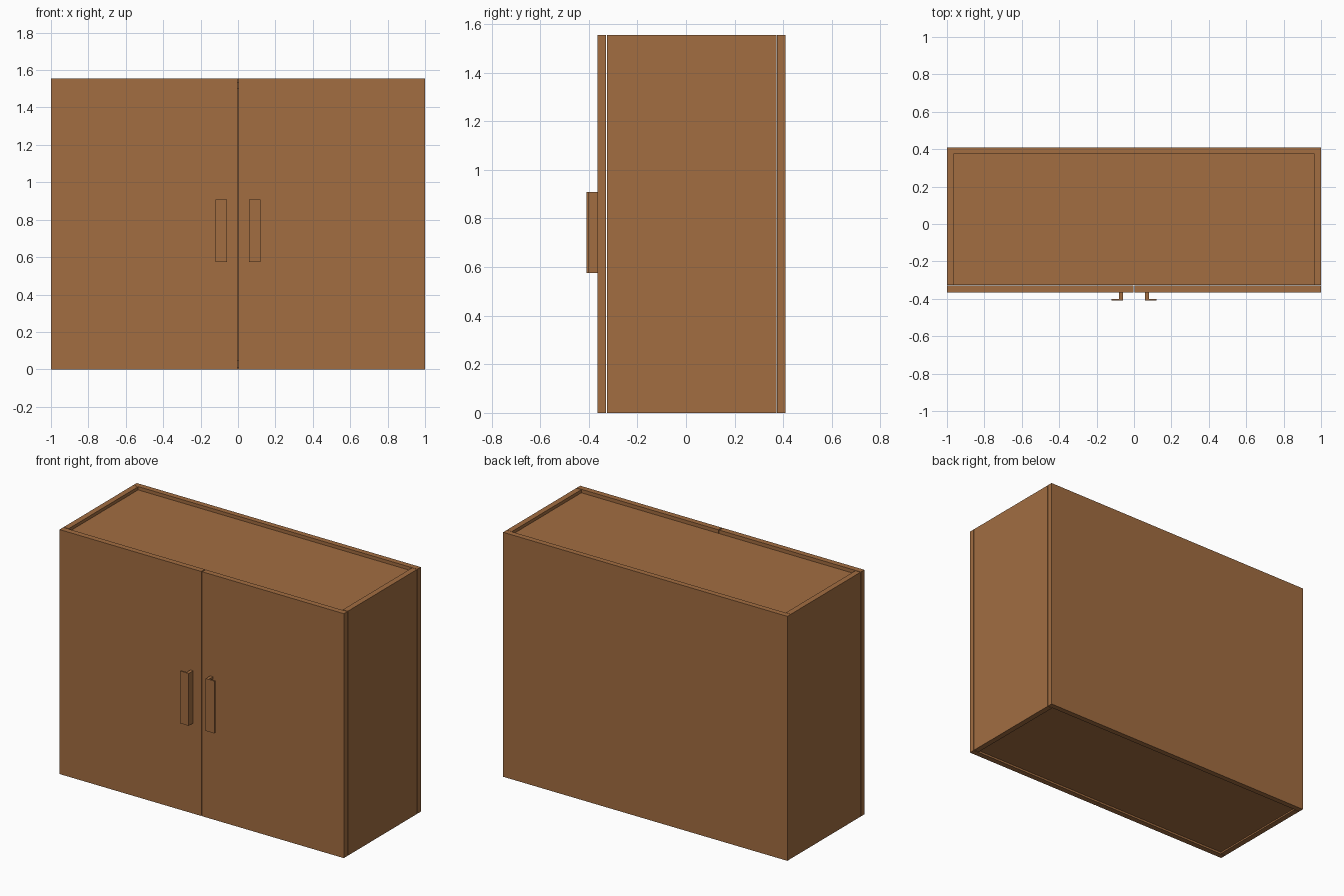
import bpy, bmesh

if "Cube" in bpy.data.objects:
    bpy.data.objects.remove(bpy.data.objects["Cube"])

wood = bpy.data.materials.new("brown_wood")
wood.diffuse_color = (0.36, 0.153, 0.053, 1)
wood.use_nodes = True
wood.node_tree.nodes["Principled BSDF"].inputs["Base Color"].default_value = wood.diffuse_color

H = 1.555      # overall height
T = 0.036      # panel thickness
GAP = 0.004    # reveal between panels


def new_object(name, bm):
    bmesh.ops.recalc_face_normals(bm, faces=bm.faces[:])
    mesh = bpy.data.meshes.new(name)
    bm.to_mesh(mesh)
    bm.free()
    mesh.materials.append(wood)
    obj = bpy.data.objects.new(name, mesh)
    bpy.context.collection.objects.link(obj)
    return obj


def box(name, x, y, z):
    """Box from (low, high) ranges."""
    bm = bmesh.new()
    bmesh.ops.create_cube(bm, size=1)
    for v in bm.verts:
        v.co = [r[0] if c < 0 else r[1] for c, r in zip(v.co, (x, y, z))]
    return new_object(name, bm)


def extrude_profile(name, points, z0, z1):
    """Flat outline in x, y pulled up from z0 to z1."""
    bm = bmesh.new()
    face = bm.faces.new([bm.verts.new((x, y, z0)) for x, y in points])
    new = bmesh.ops.extrude_face_region(bm, geom=[face])["geom"]
    for v in new:
        if isinstance(v, bmesh.types.BMVert):
            v.co.z = z1
    return new_object(name, bm)


DOOR_FRONT, DOOR_BACK = -0.365, -0.329
SIDE_Y = (DOOR_BACK + GAP, 0.373)
INNER_X = (-1 + T, 1 - T)

# Carcass: back, recessed top and bottom
box("back_panel", (-1, 1), (0.375, 0.41), (0, H))
box("top_panel", INNER_X, SIDE_Y, (H - 0.02 - T, H - 0.02))
box("bottom_panel", INNER_X, SIDE_Y, (0.01, 0.01 + T))

# Mirrored parts: side panel, door and angled handle
for label, s in (("left", -1), ("right", 1)):
    box(label + "_side_panel", sorted((s * (1 - T), s * 1)), SIDE_Y, (0, H))
    box(label + "_door", sorted((s * 0.003, s * 1)),
        (DOOR_FRONT, DOOR_BACK), (0, H))
    outline = [(0.06, DOOR_FRONT), (0.06, -0.41), (0.12, -0.41),
               (0.12, -0.40), (0.08, -0.40), (0.08, DOOR_FRONT)]
    extrude_profile(label + "_handle", [(s * x, y) for x, y in outline],
                    0.575, 0.908)
